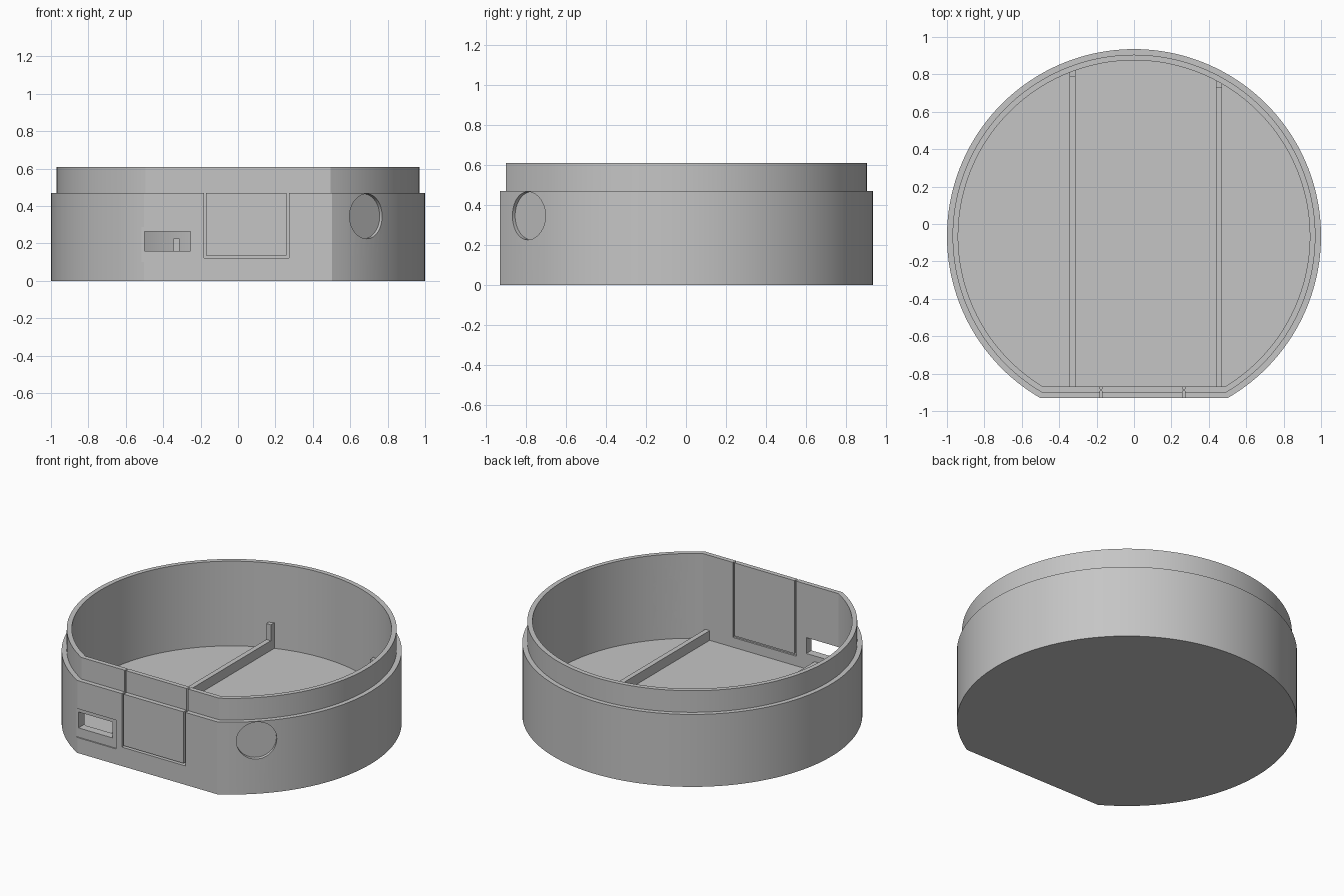
import bpy, bmesh, math
from mathutils import Matrix, Vector

if "Cube" in bpy.data.objects:
    bpy.data.objects.remove(bpy.data.objects["Cube"], do_unlink=True)

CENTRE_Y = -0.065
FLOOR = 0.06
INNER_R = 0.94

grey = bpy.data.materials.new("plain grey")
grey.use_nodes = True
grey.diffuse_color = (0.56, 0.56, 0.56, 1)
grey.node_tree.nodes["Principled BSDF"].inputs["Base Color"].default_value = grey.diffuse_color


def to_object(name, bm):
    bmesh.ops.recalc_face_normals(bm, faces=bm.faces)
    mesh = bpy.data.meshes.new(name)
    bm.to_mesh(mesh)
    bm.free()
    mesh.materials.append(grey)
    obj = bpy.data.objects.new(name, mesh)
    bpy.context.collection.objects.link(obj)
    return obj


def box(name, x, y, z):
    """Box from (low, high) pairs on each axis."""
    bm = bmesh.new()
    bmesh.ops.create_cube(bm, size=1)
    for v in bm.verts:
        v.co = Vector([(p[0] + p[1]) / 2 + c * (p[1] - p[0]) for p, c in zip((x, y, z), v.co)])
    return to_object(name, bm)


def radial_cylinder(name, angle, height, radius, near, far):
    """Cylinder lying along a radius of the housing."""
    direction = Vector((math.cos(angle), math.sin(angle), 0))
    bm = bmesh.new()
    bmesh.ops.create_cone(bm, cap_ends=True, segments=64, radius1=radius, radius2=radius, depth=far - near)
    place = Vector((0, CENTRE_Y, height)) + direction * (near + far) / 2
    turn = direction.to_track_quat("Z", "Y").to_matrix().to_4x4()
    bm.transform(Matrix.Translation(place) @ turn)
    return to_object(name, bm)


def ring(bm, radius, flat_y, z, steps=140):
    """Circle with its front cut off straight."""
    start = math.asin((flat_y - CENTRE_Y) / radius)
    sweep = math.pi - 2 * start
    angles = [start + sweep * i / steps for i in range(steps + 1)]
    return [bm.verts.new((radius * math.cos(a), CENTRE_Y + radius * math.sin(a), z)) for a in angles]


def cut(target, cutter):
    cutter.hide_render = True
    mod = target.modifiers.new("cut", "BOOLEAN")
    mod.operation = "DIFFERENCE"
    mod.solver = "EXACT"
    mod.object = cutter
    bpy.context.view_layer.objects.active = target
    bpy.ops.object.modifier_apply(modifier=mod.name)
    bpy.data.objects.remove(cutter, do_unlink=True)


# Housing: outer wall, step, lip, inner wall and floor
bm = bmesh.new()
profile = [(1, -0.93, 0), (1, -0.93, 0.47), (0.97, -0.90, 0.47),
           (0.97, -0.90, 0.61), (INNER_R, -0.87, 0.61), (INNER_R, -0.87, FLOOR)]
rings = [ring(bm, *p) for p in profile]
for low, high in zip(rings, rings[1:]):
    for i in range(len(low)):
        j = (i + 1) % len(low)
        bm.faces.new((low[i], low[j], high[j], high[i]))
bm.faces.new(rings[0])
bm.faces.new(rings[-1])
housing = to_object("housing", bm)

# Thin grooves around the front panel, on both sides of the wall
panel_left, panel_right, panel_base, groove = -0.183, 0.273, 0.123, 0.013
for y in ((-1, -0.892), (-0.882, -0.8)):
    for x in (panel_left, panel_right - groove):
        cut(housing, box("side_groove", (x, x + groove), y, (panel_base, 0.7)))
    cut(housing, box("base_groove", (panel_left, panel_right), y, (panel_base, panel_base + groove)))

# Connector opening in a shallow recess
cut(housing, box("recess", (-0.6, -0.225), (-1.1, -0.922), (0.10, 0.287)))
cut(housing, box("opening", (-0.5, -0.255), (-1.1, -0.8), (0.16, 0.263)))

# Round port, counterbored from outside and inside
port = math.radians(-46.5)
for radius, near, far in ((0.12, 0.974, 1.1), (0.12, 0.85, 0.957), (0.1, 0.8, 1.15)):
    cut(housing, radial_cylinder("port", port, 0.345, radius, near, far))

# Two floor ribs, each with a short post at the back wall
parts = [housing]
for side, x in (("right", -0.33), ("left", 0.455)):
    wall = CENTRE_Y + math.sqrt(INNER_R ** 2 - x ** 2)
    width = (x - 0.016, x + 0.016)
    parts.append(box(side + "_rib", width, (-0.88, wall + 0.02), (FLOOR - 0.02, 0.123)))
    parts.append(box(side + "_post", width, (wall - 0.03, wall + 0.02), (FLOOR, 0.226)))

# Smooth the curved walls, keep edges sharp
bpy.ops.object.select_all(action="DESELECT")
housing.select_set(True)
bpy.context.view_layer.objects.active = housing
bpy.ops.object.shade_smooth_by_angle(angle=math.radians(18))
